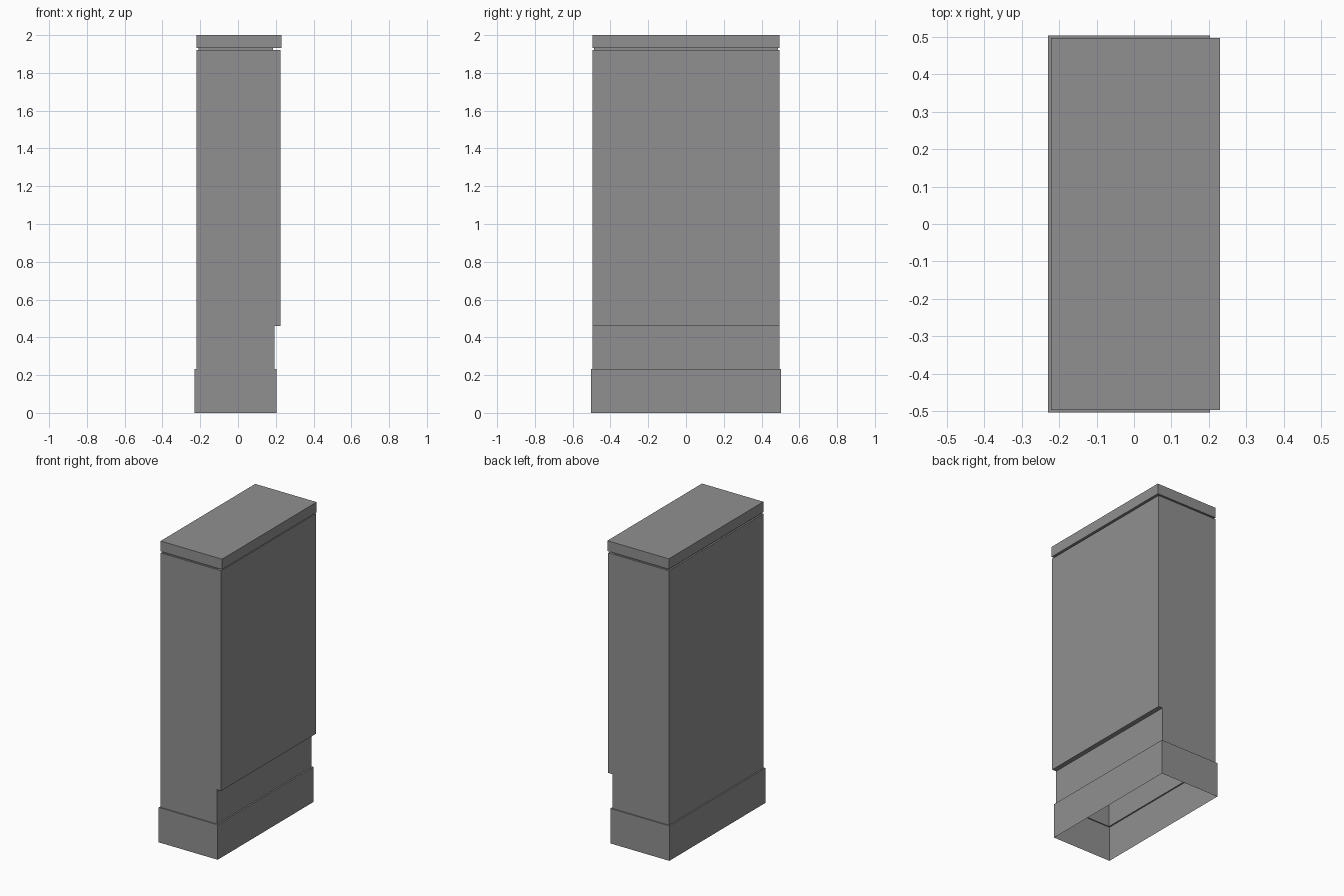
import bpy

if "Cube" in bpy.data.objects:
    bpy.data.objects.remove(bpy.data.objects["Cube"])

grey = bpy.data.materials.new("plain_grey")
grey.diffuse_color = (0.28, 0.28, 0.285, 1)
grey.use_nodes = True
grey.node_tree.nodes["Principled BSDF"].inputs["Base Color"].default_value = grey.diffuse_color


def box_skin(name, rings, close_top=False):
    """Loft rectangular rings (z, x_min, x_max, half_depth) into an open skin."""
    verts, faces = [], []
    for z, x0, x1, y in rings:
        verts += [(x0, -y, z), (x1, -y, z), (x1, y, z), (x0, y, z)]
    for r in range(len(rings) - 1):
        for i in range(4):
            a, b = r * 4 + i, r * 4 + (i + 1) % 4
            faces.append((a, b, b + 4, a + 4))
    if close_top:
        n = len(verts)
        faces.append((n - 4, n - 3, n - 2, n - 1))
    mesh = bpy.data.meshes.new(name)
    mesh.from_pydata(verts, [], faces)
    mesh.materials.append(grey)
    obj = bpy.data.objects.new(name, mesh)
    bpy.context.collection.objects.link(obj)
    return obj


LEFT = -0.221
DEPTH = 0.496

# Hollow plinth, open underneath, with a thin ledge at its top
box_skin("plinth", [(0, -0.23, 0.203, 0.503),
                    (0.232, -0.23, 0.203, 0.503),
                    (0.232, LEFT, 0.193, DEPTH)])

# Recessed lower body below the main panel
box_skin("lower_body", [(0.232, LEFT, 0.193, DEPTH),
                        (0.46, LEFT, 0.193, DEPTH)])

# Main cabinet body: overhang, walls, and top lip going in to the neck
box_skin("cabinet_body", [(0.46, LEFT, 0.193, DEPTH),
                          (0.46, LEFT, 0.224, DEPTH),
                          (1.921, LEFT, 0.224, DEPTH),
                          (1.921, -0.21, 0.185, 0.486)])

# Shadow gap between body and cap
box_skin("neck", [(1.921, -0.21, 0.185, 0.486),
                  (1.931, -0.21, 0.185, 0.486)])

# Cap slab
box_skin("cap", [(1.931, -0.21, 0.185, 0.486),
                 (1.931, LEFT, 0.23, DEPTH),
                 (2.0, LEFT, 0.23, DEPTH)], close_top=True)
